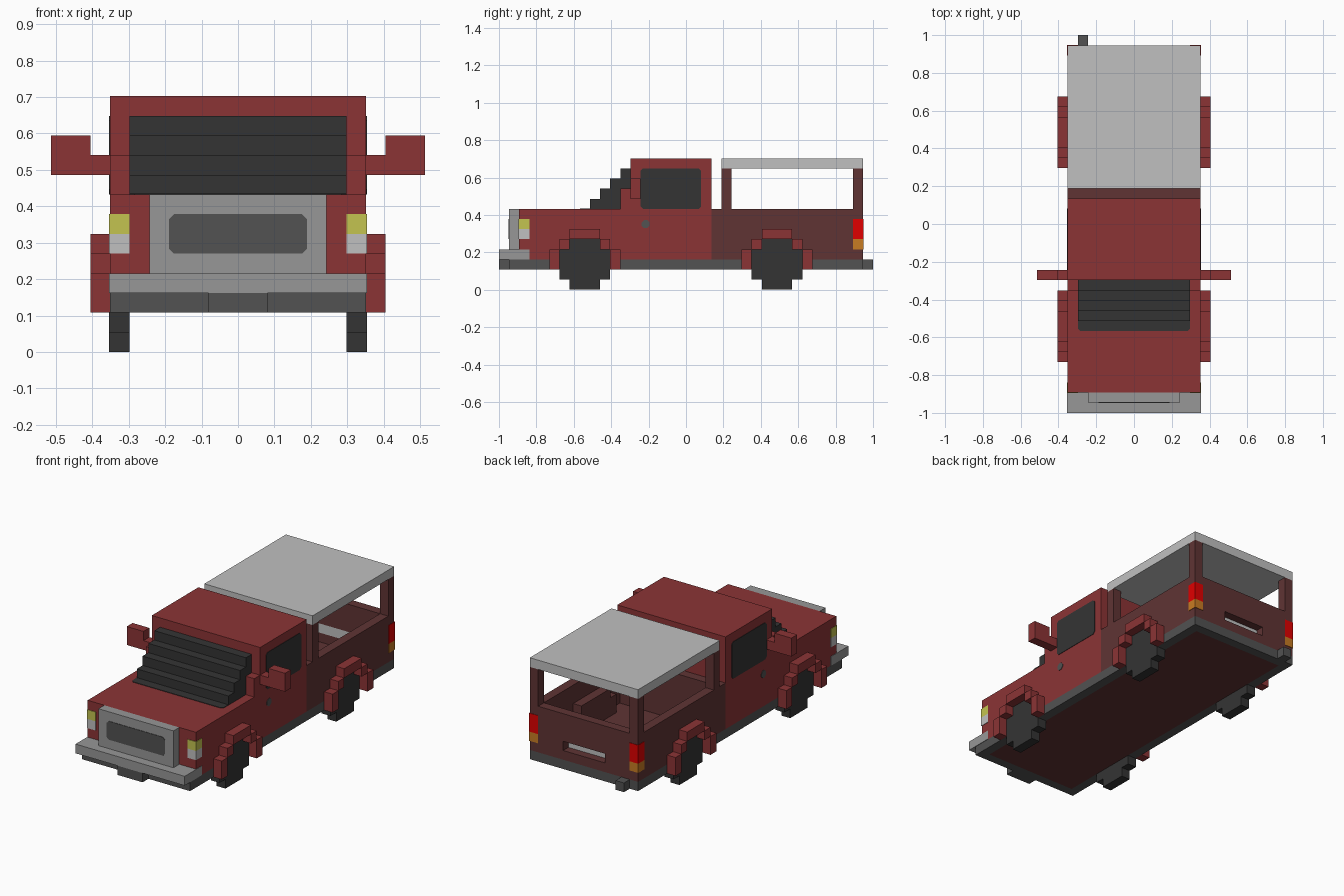
import bpy, bmesh

cube = bpy.data.objects.get("Cube")
if cube:
    bpy.data.objects.remove(cube, do_unlink=True)

U = 2 / 37      # one block; the truck is 37 blocks long, y counted from the nose
P = 0.05        # small lift in blocks that keeps flush parts from overlapping


def material(name, r, g, b):
    m = bpy.data.materials.new(name)
    m.use_nodes = True
    m.diffuse_color = (r, g, b, 1)
    bsdf = m.node_tree.nodes["Principled BSDF"]
    bsdf.inputs["Base Color"].default_value = (r, g, b, 1)
    bsdf.inputs["Roughness"].default_value = 0.8
    return m


RED = material("body red", 0.26, 0.034, 0.036)
MAROON = material("dark maroon", 0.115, 0.034, 0.034)
WHITE = material("off white", 0.53, 0.53, 0.53)
GREY = material("bumper grey", 0.31, 0.31, 0.31)
DARK = material("dark grey", 0.084, 0.084, 0.084)
BLACK = material("charcoal", 0.034, 0.034, 0.034)
YELLOW = material("lamp yellow", 0.55, 0.55, 0.08)
LAMP_RED = material("lamp red", 0.75, 0.0, 0.0)
ORANGE = material("lamp orange", 0.58, 0.2, 0.017)


def finish(name, bm, mat):
    bmesh.ops.recalc_face_normals(bm, faces=bm.faces)
    for v in bm.verts:
        v.co = (v.co.x * U, v.co.y * U - 1, v.co.z * U)
    me = bpy.data.meshes.new(name)
    bm.to_mesh(me)
    bm.free()
    me.materials.append(mat)
    ob = bpy.data.objects.new(name, me)
    bpy.context.collection.objects.link(ob)
    return ob


def boxes(name, mat, *specs):
    """One object from boxes given as (x0, x1, y0, y1, z0, z1) in blocks."""
    bm = bmesh.new()
    for x0, x1, y0, y1, z0, z1 in specs:
        vs = bmesh.ops.create_cube(bm, size=1)["verts"]
        for v in vs:
            v.co = ((x0 + x1) / 2 + v.co.x * (x1 - x0),
                    (y0 + y1) / 2 + v.co.y * (y1 - y0),
                    (z0 + z1) / 2 + v.co.z * (z1 - z0))
    return finish(name, bm, mat)


def prism(name, mat, axis, pts, lo, hi):
    """Extrude a 2D outline along an axis: x uses (y, z), y uses (x, z), z uses (x, y)."""
    bm = bmesh.new()
    place = {"x": lambda a, b, t: (t, a, b),
             "y": lambda a, b, t: (a, t, b),
             "z": lambda a, b, t: (a, b, t)}[axis]
    ring = [[bm.verts.new(place(a, b, t)) for a, b in pts] for t in (lo, hi)]
    bm.faces.new(ring[0])
    bm.faces.new(ring[1])
    n = len(pts)
    for i in range(n):
        j = (i + 1) % n
        bm.faces.new((ring[0][i], ring[0][j], ring[1][j], ring[1][i]))
    return finish(name, bm, mat)


def chamfered(a0, a1, b0, b1, c=0.25):
    return [(a0 + c, b0), (a1 - c, b0), (a1, b0 + c), (a1, b1 - c),
            (a1 - c, b1), (a0 + c, b1), (a0, b1 - c), (a0, b0 + c)]


def span(s, a, b):
    return (a, b) if s > 0 else (-b, -a)


# Chassis frame, floor and exhaust
boxes("chassis_frame", DARK, (-6.5, -5.5, 1, 36, 2, 3), (5.5, 6.5, 1, 36, 2, 3),
      (-5.5, 5.5, 1, 2, 2, 3), (-5.5, 5.5, 35, 36, 2, 3))
boxes("floor", MAROON, (-5.5, 5.5, 2, 35, 2, 3))
boxes("front_plate", DARK, (-1.5, 1.5, 0, 1, 2, 3))
boxes("exhaust", DARK, (-5.5, -4.5, 36, 37, 2, 3))

# Hood, doors and cab
boxes("front_body", RED, (-6.5, 6.5, 2, 21, 3, 8))
boxes("cab", RED, (-6.5, 6.5, 13, 21, 8, 13),
      (-6.5, -5.5, 12, 13, 8, 10), (5.5, 6.5, 12, 13, 8, 10))

# Stepped windshield
steps = [(13, 8), (9, 8)]
for i in range(4):
    steps += [(9 + i, 9 + i), (10 + i, 9 + i)]
prism("windshield", BLACK, "x", steps, -5.5, 5.5)
prism("windshield_base", BLACK, "z",
      [(-5.5, 9), (-5.5, 8.25), (-5.25, 8), (5.25, 8), (5.5, 8.25), (5.5, 9)], 8, 8 + P)

# Grille and bumper
boxes("grille_frame", GREY, (-4.5, 4.5, 1, 2, 4, 8))
prism("grille", DARK, "y", chamfered(-3.5, 3.5, 5, 7), 1 - P, 1)
boxes("bumper", GREY, (-6.5 - P, 6.5 + P, 0, 3, 3, 4))

# Bed walls, with a slot in the tailgate for the plate
boxes("bed", MAROON, (-6.5, -5.5, 21, 36, 3, 8), (5.5, 6.5, 21, 36, 3, 8),
      (-5.5, 5.5, 21, 22, 3, 8),
      (-5.5, 5.5, 35, 36, 3, 4), (-5.5, 5.5, 35, 36, 5, 8),
      (-5.5, -2.5, 35, 36, 4, 5), (2.5, 5.5, 35, 36, 4, 5))
boxes("rear_plate", WHITE, (-2.5, 2.5, 35, 35.1, 4, 5))

# Roof canopy on four posts
boxes("canopy_roof", WHITE, (-6.5, 6.5, 22, 36, 12, 13))
boxes("canopy_posts", MAROON,
      *[(x, x + 1, y, y + 1, 8, 12) for x in (-6.5, 5.5) for y in (22, 35)])

# Parts on both sides
for side, s in (("left", 1), ("right", -1)):
    corner = span(s, 5.5, 6.5 + P)
    skin = span(s, 6.5, 6.5 + P)
    boxes(side + "_headlight", WHITE, (*corner, 2 - P, 3, 5, 6))
    boxes(side + "_indicator", YELLOW, (*corner, 2 - P, 3, 6, 7))
    boxes(side + "_tail_light", LAMP_RED, (*corner, 35, 36 + P, 5, 7))
    boxes(side + "_tail_indicator", ORANGE, (*corner, 35, 36 + P, 4, 5))
    prism(side + "_window", BLACK, "x", chamfered(14, 20, 8, 12), *skin)
    prism(side + "_handle", DARK, "x", chamfered(14.1, 14.9, 6.1, 6.9), *skin)
    boxes(side + "_mirror", RED, (*span(s, 6.5, 7.5), 13, 14, 9, 10),
          (*span(s, 7.5, 9.5), 13, 14, 9, 11))
    # Wheel wells inside the bed
    boxes(side + "_wheel_well", MAROON, (*span(s, 4.5, 5.5), 24, 31, 3, 5),
          (*span(s, 4.5, 5.5), 25, 30, 5, 6))
    # Blocky wheels and stepped arches, y is the wheel's first block
    for end, y in (("front", 6), ("rear", 25)):
        wheel = [(1, 0), (4, 0), (4, 1), (5, 1), (5, 4), (4, 4),
                 (4, 5), (1, 5), (1, 4), (0, 4), (0, 1), (1, 1)]
        prism(f"{end}_{side}_wheel", BLACK, "x", [(y + a, b) for a, b in wheel], *corner)
        boxes(f"{end}_{side}_arch", RED,
              *[(*span(s, 6.5, 7.5), y + a, y + b, c, d) for a, b, c, d in
                ((-1, 0, 2, 4), (0, 1, 4, 5), (1, 4, 5, 6), (4, 5, 4, 5), (5, 6, 2, 4))])
